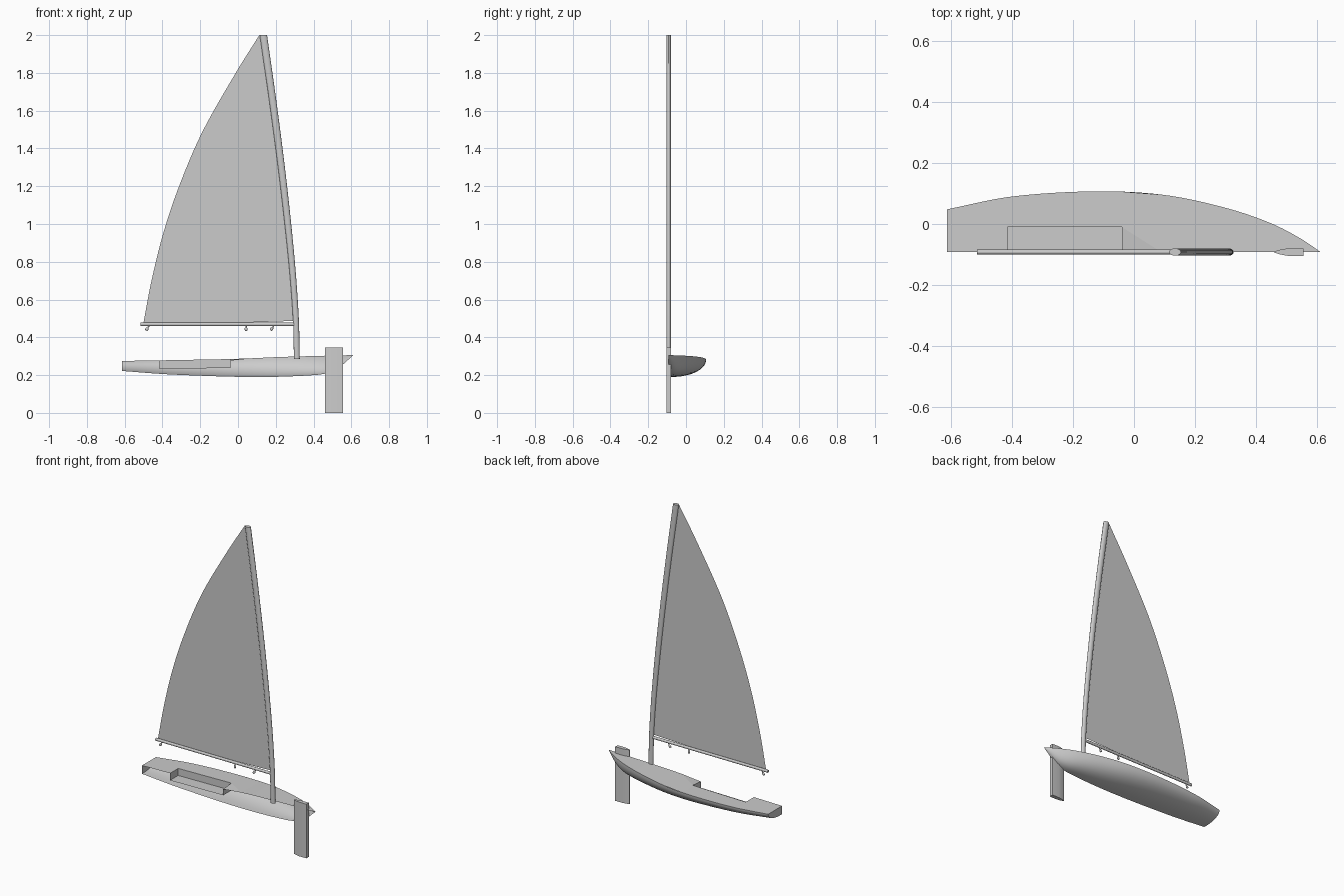
import bpy, math
from mathutils import Vector, Matrix

if "Cube" in bpy.data.objects:
    bpy.data.objects.remove(bpy.data.objects["Cube"])

C = -0.092  # centre plane of the boat; only one half of the hull is built


def make(name, verts, faces, smooth=True):
    me = bpy.data.meshes.new(name)
    me.from_pydata([tuple(v) for v in verts], [], faces)
    ob = bpy.data.objects.new(name, me)
    bpy.context.collection.objects.link(ob)
    bpy.ops.object.select_all(action='DESELECT')
    ob.select_set(True)
    bpy.context.view_layer.objects.active = ob
    if smooth:
        bpy.ops.object.shade_smooth_by_angle(angle=math.radians(35))
    return ob


def interp(pts, x):
    """Smooth curve through (x, value) pairs."""
    n = len(pts)

    def slope(i):
        a, b = pts[max(i - 1, 0)], pts[min(i + 1, n - 1)]
        return (b[1] - a[1]) / (b[0] - a[0])
    for i in range(n - 1):
        (x0, y0), (x1, y1) = pts[i], pts[i + 1]
        if x <= x1 or i == n - 2:
            h = x1 - x0
            t = (x - x0) / h
            return ((2*t**3 - 3*t*t + 1) * y0 + (t**3 - 2*t*t + t) * h * slope(i)
                    + (3*t*t - 2*t**3) * y1 + (t**3 - t*t) * h * slope(i + 1))


def loft(name, rings, closed=True, caps=True):
    n = len(rings[0])
    verts = [v for r in rings for v in r]
    faces = []
    for i in range(len(rings) - 1):
        for j in range(n if closed else n - 1):
            k = (j + 1) % n
            faces.append((i*n + j, i*n + k, (i+1)*n + k, (i+1)*n + j))
    if caps:
        faces += [tuple(range(n))[::-1], tuple(range(len(verts) - n, len(verts)))]
    return make(name, verts, faces)


# hull lines: outer edge, deck height, keel height
EDGE = [(-.613, .048), (-.4, .09), (-.12, .107), (.1, .095), (.3, .053),
        (.45, .002), (.55, -.05), (.61, C + .001)]
DECK = [(-.613, .275), (-.3, .28), (0, .286), (.2, .295), (.4, .301), (.61, .306)]
KEEL = [(-.613, .222), (-.4, .206), (-.2, .197), (0, .191), (.2, .191),
        (.4, .2), (.47, .21), (.53, .236), (.61, .3055)]


def section(x, n=12):
    b, zd, zk = interp(EDGE, x) - C, interp(DECK, x), interp(KEEL, x)
    out = []
    for j in range(n + 1):
        t = math.pi / 2 * j / n
        out.append((x, C + b * max(math.cos(t), 0) ** .8, zd - (zd - zk) * math.sin(t)))
    return out


xs = [-.613 + 1.223 * i / 40 for i in range(41)]
loft("hull_shell", [section(x) for x in xs], closed=False, caps=False)

# transom
s = section(-.613)
make("transom", s + [(-.613, C, .275)], [tuple(range(len(s) + 1))])

# deck with cockpit opening and tapered front notch
X0, X1, X2, YI = -.415, -.04, .09, -.01
rows = [(x, C) for x in xs if x < X0] + [(X0, C)]
rows += [(X0, YI)] + [(x, YI) for x in xs if X0 < x < X1] + [(X1, YI)]
rows += [(X2, C)] + [(x, C) for x in xs if x > X2]
dv, df = [], []
for x, y in rows:
    z = interp(DECK, x)
    dv += [(x, y, z), (x, interp(EDGE, x), z)]
for i in range(len(rows) - 1):
    if rows[i][0] != rows[i + 1][0]:
        df.append((2*i, 2*i + 2, 2*i + 3, 2*i + 1))
make("deck", dv, df)

# filler of the deck behind the cockpit step, aligned to the opening edge
D = lambda x: interp(DECK, x)
make("cockpit_front_lip", [(X1, C, D(X1) - .008), (X1, YI, D(X1)), (X2, C, D(X2))],
     [(0, 2, 1)], False)

# cockpit well: floor, rear wall, side wall, front wall
F0, F1 = .233, .238
make("cockpit_well",
     [(X0, C, F0), (X0, YI, F0), (X1, YI, F1), (X1, C, F1),
      (X0, C, D(X0)), (X0, YI, D(X0)), (X1, YI, D(X1)), (X1, C, D(X1) - .008)],
     [(0, 3, 2, 1), (0, 1, 5, 4), (1, 2, 6, 5), (2, 3, 7, 6)], False)

# mast: curved tapered tube with oval section
FRONT = [(.285, .327), (.5, .322), (.8, .301), (1.2, .26), (1.6, .21), (2.0, .154)]
WIDTH = [(.285, .031), (.48, .031), (1.2, .036), (2.0, .039)]
N = 16


def mast_ring(z):
    w = interp(WIDTH, z) / 2
    cx = interp(FRONT, z) - w
    return [(cx + w * math.cos(2*math.pi*j/N), C + .012 * math.sin(2*math.pi*j/N), z)
            for j in range(N)]


loft("mast", [mast_ring(.285 + 1.715 * i / 28) for i in range(29)])

# sail: flat sheet between the curved leech and the mast
LEECH = [(.479, -.5), (.7, -.458), (.95, -.396), (1.2, -.312), (1.485, -.19),
         (1.8, -.012), (2.0, .113)]
sail = []
for i in range(29):
    z = .479 + 1.521 * i / 28
    a, b = interp(LEECH, z), interp(FRONT, z) - interp(WIDTH, z) + .004
    lift = .008 if i == 0 else 0
    sail.append([(a, C, z), (.7*b + .3*a, C, z), (b, C, z + lift)])
loft("sail", sail, closed=False, caps=False)

# boom
loft("boom", [[(x, C + .008 * math.cos(2*math.pi*j/12), .469 + .009 * math.sin(2*math.pi*j/12))
               for j in range(12)] for x in (-.515, .296)])

# small blocks hanging under the boom
for i, (x, tilt) in enumerate(((-.48, .6), (.043, 0), (.18, .6))):
    m = Matrix.Translation((x, C, .447)) @ Matrix.Rotation(tilt, 4, 'Y')
    rings = [[m @ Vector((r * math.cos(2*math.pi*j/10), .6 * r * math.sin(2*math.pi*j/10), z))
              for j in range(10)]
             for z, r in ((-.013, .005), (-.008, .008), (0, .008), (.006, .004), (.016, .003))]
    loft("boom_block_%d" % (i + 1), rings)

# blade board with a sharp edge and a blunt edge
half = [(.46, .002), (.48, .008), (.505, .0125), (.555, .0125)]
outline = [(x, C + y) for x, y in half] + [(x, C - y) for x, y in reversed(half)]
loft("blade_board", [[(x, y, z) for x, y in outline] for z in (0, .345)])
